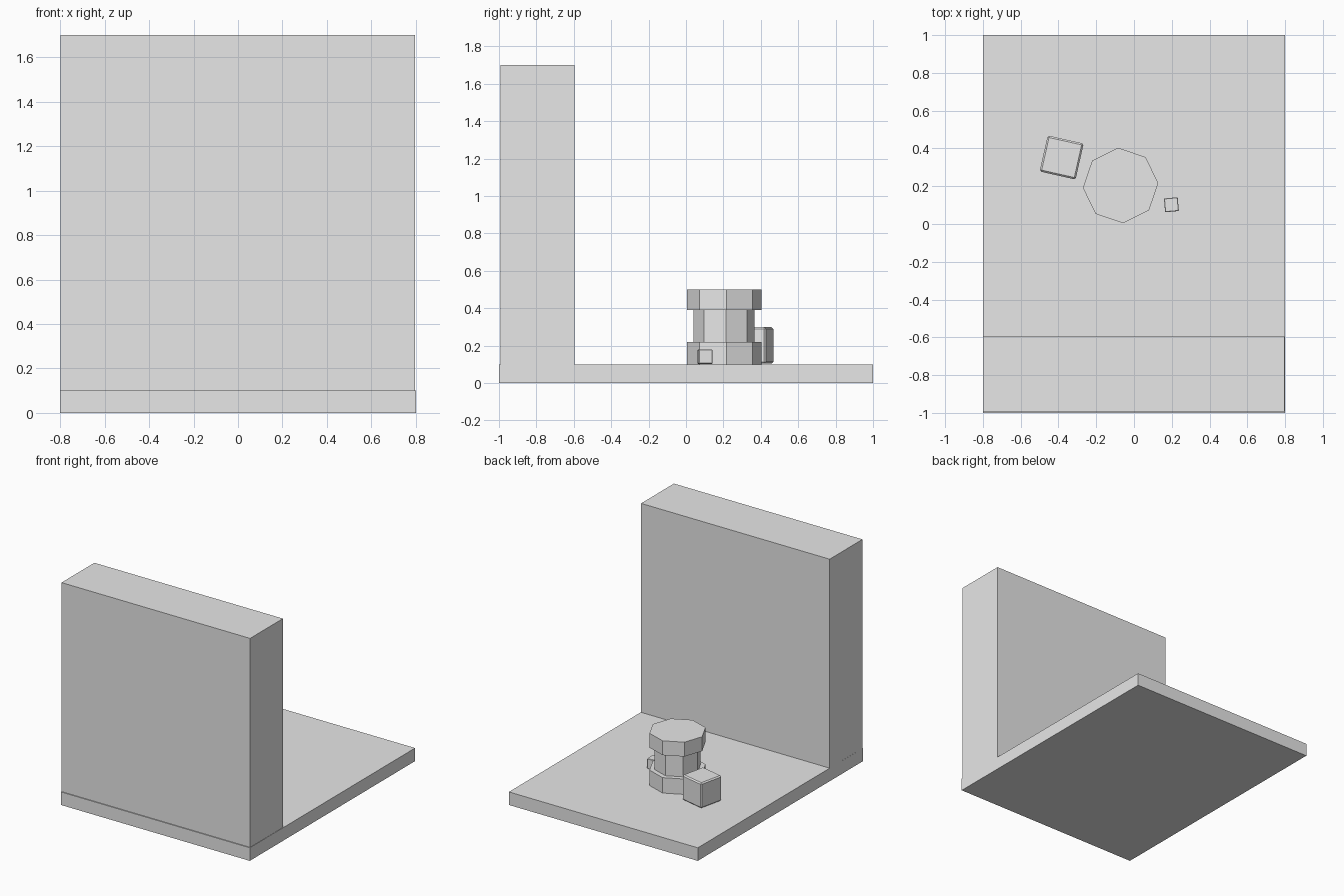
import bpy, bmesh, math

if "Cube" in bpy.data.objects:
    bpy.data.objects.remove(bpy.data.objects["Cube"])

grey = bpy.data.materials.new("light grey")
grey.diffuse_color = (0.8, 0.8, 0.8, 1.0)
grey.use_nodes = True
grey.node_tree.nodes["Principled BSDF"].inputs["Base Color"].default_value = grey.diffuse_color


def finish(bm, name, location=(0, 0, 0), turn=0.0):
    bmesh.ops.recalc_face_normals(bm, faces=bm.faces)
    mesh = bpy.data.meshes.new(name)
    bm.to_mesh(mesh)
    bm.free()
    mesh.materials.append(grey)
    obj = bpy.data.objects.new(name, mesh)
    obj.location = location
    obj.rotation_euler[2] = math.radians(turn)
    bpy.context.collection.objects.link(obj)
    return obj


def box(name, size, location, turn=0.0, bevel=0.0):
    bm = bmesh.new()
    bmesh.ops.create_cube(bm, size=1.0)
    bmesh.ops.scale(bm, vec=size, verts=bm.verts)
    if bevel:
        bmesh.ops.bevel(bm, geom=bm.edges[:], offset=bevel, segments=1,
                        affect='EDGES', profile=0.5)
    return finish(bm, name, location, turn)


def turned_prism(name, profile, sides, location, turn):
    """Stack of rings from (radius, height) points, closed at both ends."""
    bm = bmesh.new()
    rings = [[bm.verts.new((r * math.cos(2 * math.pi * i / sides),
                            r * math.sin(2 * math.pi * i / sides), z))
              for i in range(sides)] for r, z in profile]
    for a, b in zip(rings, rings[1:]):
        for i in range(sides):
            j = (i + 1) % sides
            bm.faces.new((a[i], a[j], b[j], b[i]))
    bm.faces.new(rings[0][::-1])
    bm.faces.new(rings[-1])
    return finish(bm, name, location, turn)


# Base slab and the tall wall, set just inside the slab's front edge
box("floor_slab", (1.6, 2.0, 0.1), (0, 0, 0.05))
box("wall", (1.597, 0.397, 1.6), (-0.001, -0.7945, 0.9))

# Eight-sided pedestal with wide foot and cap
turned_prism("pedestal",
             [(0.2, 0.1), (0.2, 0.218), (0.163, 0.218),
              (0.163, 0.39), (0.2, 0.39), (0.2, 0.5)],
             8, (-0.071, 0.204, 0), 3.8)

# Two loose blocks with thin chamfers
box("large_block", (0.195, 0.195, 0.194), (-0.383, 0.352, 0.201), -12.7, 0.009)
box("small_block", (0.073, 0.073, 0.077), (0.198, 0.102, 0.141), 5.0, 0.003)
